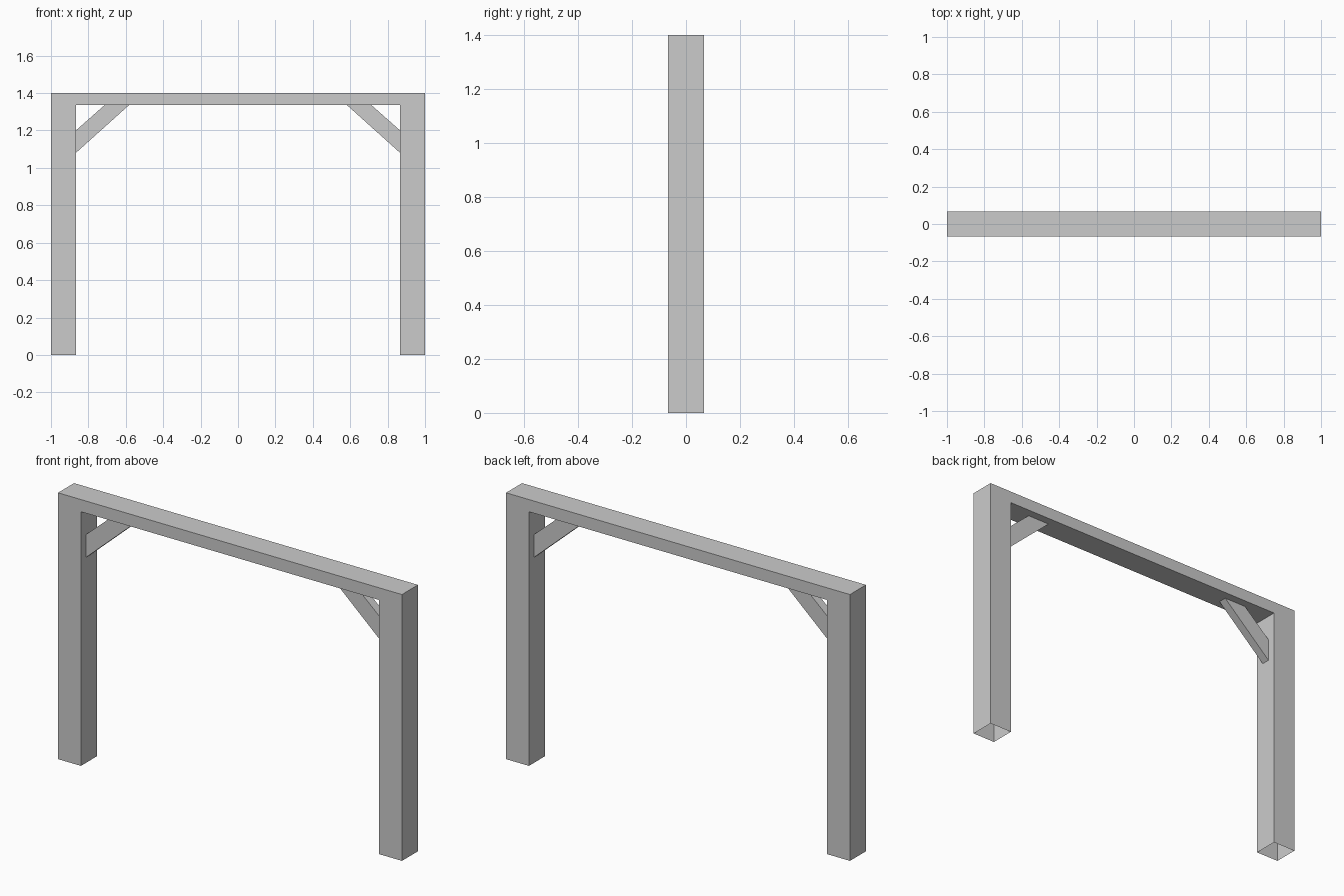
import bpy, bmesh

if "Cube" in bpy.data.objects:
    bpy.data.objects.remove(bpy.data.objects["Cube"])

W = 0.0665          # half depth of the frame
IN, TOP, UNDER = 0.867, 1.4, 1.336


def prism(name, profile, half_depth, open_edges=()):
    """Extrude an XZ profile along Y, leaving out the listed side faces."""
    bm = bmesh.new()
    front = [bm.verts.new((x, -half_depth, z)) for x, z in profile]
    back = [bm.verts.new((x, half_depth, z)) for x, z in profile]
    n = len(profile)
    bm.faces.new(front)
    bm.faces.new(back[::-1])
    for i in range(n):
        if i not in open_edges:
            j = (i + 1) % n
            bm.faces.new((front[j], front[i], back[i], back[j]))
    mesh = bpy.data.meshes.new(name)
    bm.to_mesh(mesh)
    bm.free()
    obj = bpy.data.objects.new(name, mesh)
    bpy.context.collection.objects.link(obj)
    return obj


# Posts and top beam in one piece, open at the feet
prism("post_and_beam_frame",
      [(-1, 0), (-IN, 0), (-IN, UNDER), (IN, UNDER),
       (IN, 0), (1, 0), (1, TOP), (-1, TOP)],
      W, open_edges=(0, 4))

# Diagonal corner braces, open where they meet the post and beam
brace = [(-IN, 1.08), (-0.582, UNDER), (-0.713, UNDER), (-IN, 1.20)]
prism("left_brace", brace, 0.0225, open_edges=(1, 3))
prism("right_brace", [(-x, z) for x, z in reversed(brace)], 0.0225, open_edges=(1, 3))
